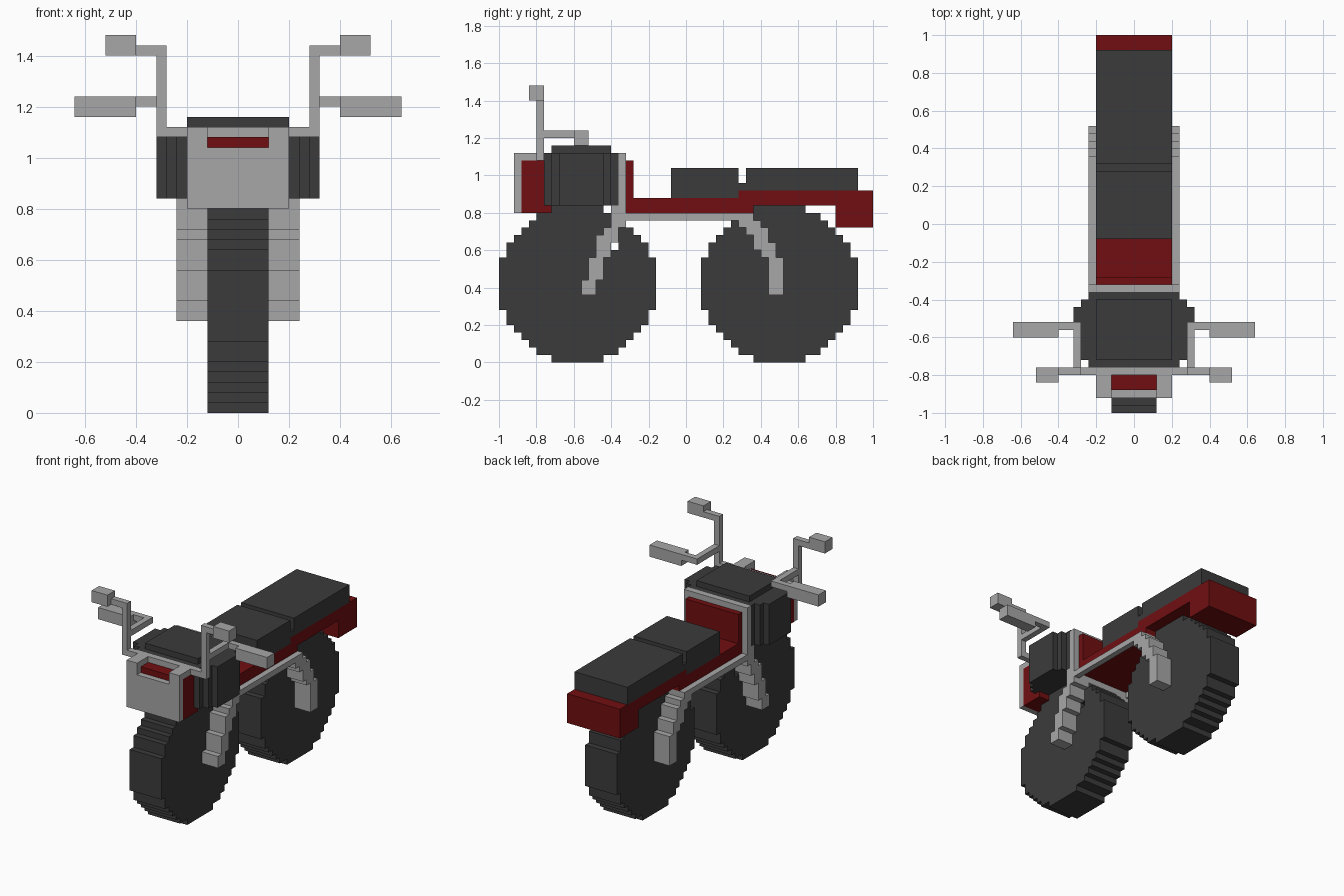
import bpy
import bmesh

if "Cube" in bpy.data.objects:
    bpy.data.objects.remove(bpy.data.objects["Cube"], do_unlink=True)


def material(name, rgb):
    m = bpy.data.materials.new(name)
    m.use_nodes = True
    m.diffuse_color = (*rgb, 1)
    bsdf = m.node_tree.nodes["Principled BSDF"]
    bsdf.inputs["Base Color"].default_value = (*rgb, 1)
    bsdf.inputs["Roughness"].default_value = 0.8
    return m


RUBBER = material("dark rubber", (0.044, 0.044, 0.044))
RED = material("deep red paint", (0.165, 0.0045, 0.0055))
METAL = material("grey metal", (0.39, 0.39, 0.39))


def finish(name, bm, mat):
    bmesh.ops.recalc_face_normals(bm, faces=bm.faces)
    me = bpy.data.meshes.new(name)
    bm.to_mesh(me)
    bm.free()
    me.materials.append(mat)
    ob = bpy.data.objects.new(name, me)
    bpy.context.scene.collection.objects.link(ob)
    return ob


def blocks(name, mat, boxes, mirror=False):
    """One object from boxes given as (x0, x1, y0, y1, z0, z1)."""
    bm = bmesh.new()
    for x0, x1, y0, y1, z0, z1 in boxes:
        for s in ((1, -1) if mirror else (1,)):
            cube = bmesh.ops.create_cube(bm, size=1)
            for v in cube["verts"]:
                v.co.x = s * (x0 + (x1 - x0) * (v.co.x + 0.5))
                v.co.y = y0 + (y1 - y0) * (v.co.y + 0.5)
                v.co.z = z0 + (z1 - z0) * (v.co.z + 0.5)
    return finish(name, bm, mat)


def wheel(name, yc):
    """Stepped disc: a quarter staircase mirrored round, then extruded."""
    u = 0.04
    stairs = [(10.5, 3.5), (9.5, 3.5), (9.5, 5.5), (8.5, 5.5), (8.5, 6.5),
              (7.5, 6.5), (7.5, 7.5), (6.5, 7.5), (6.5, 8.5), (5.5, 8.5),
              (5.5, 9.5), (3.5, 9.5), (3.5, 10.5)]
    upper = stairs + [(-a, b) for a, b in reversed(stairs)]
    outline = upper + [(a, -b) for a, b in reversed(upper)]
    bm = bmesh.new()
    face = bm.faces.new([bm.verts.new((-0.12, yc + a * u, 0.42 + b * u))
                         for a, b in outline])
    side = bmesh.ops.extrude_face_region(bm, geom=[face])["geom"]
    bmesh.ops.translate(bm, vec=(0.24, 0, 0),
                        verts=[g for g in side if isinstance(g, bmesh.types.BMVert)])
    return finish(name, bm, RUBBER)


# Wheels, with a small slot through the front one behind its fork
front_wheel = wheel("front_wheel", -0.58)
wheel("rear_wheel", 0.50)
cutter = blocks("slot_cutter", RUBBER, [(-0.3, 0.3, -0.40, -0.36, 0.60, 0.64)])
cutter.hide_render = True
mod = front_wheel.modifiers.new("slot", "BOOLEAN")
mod.operation = "DIFFERENCE"
mod.solver = "EXACT"
mod.object = cutter
bpy.context.view_layer.objects.active = front_wheel
bpy.ops.object.modifier_apply(modifier=mod.name)
bpy.data.objects.remove(cutter, do_unlink=True)

# Stepped forks on both sides of each wheel: (y0, y1, z0, z1)
FRONT_STEPS = [(-0.56, -0.48, 0.36, 0.44), (-0.52, -0.44, 0.44, 0.56),
               (-0.48, -0.40, 0.56, 0.68), (-0.44, -0.36, 0.64, 0.72),
               (-0.40, -0.32, 0.72, 0.84)]
REAR_STEPS = [(0.44, 0.52, 0.36, 0.56), (0.40, 0.48, 0.56, 0.64),
              (0.36, 0.44, 0.60, 0.72), (0.32, 0.40, 0.68, 0.76),
              (0.28, 0.36, 0.72, 0.80)]
for name, steps in (("front_fork", FRONT_STEPS), ("rear_fork", REAR_STEPS)):
    blocks(name, METAL, [(0.12, 0.24, *s) for s in steps], mirror=True)

# Frame: upright plate and side rails
blocks("frame_plate", METAL, [(-0.24, 0.24, -0.36, -0.32, 0.76, 1.12)])
blocks("side_rails", METAL, [(0.20, 0.24, -0.32, 0.36, 0.76, 0.80)], mirror=True)

# Painted body: upright panel, floor, rear deck and tail
blocks("body", RED, [
    (-0.20, 0.20, -0.32, -0.28, 0.80, 1.08),
    (-0.20, 0.20, -0.28, 0.36, 0.80, 0.88),
    (-0.20, 0.20, 0.28, 1.00, 0.84, 0.92),
    (-0.20, 0.20, 0.80, 1.00, 0.72, 0.84)])

# Two-part seat with a joining strip
blocks("seat", RUBBER, [
    (-0.20, 0.20, -0.08, 0.28, 0.88, 1.04),
    (-0.20, 0.20, 0.28, 0.32, 0.92, 0.96),
    (-0.20, 0.20, 0.32, 0.92, 0.92, 1.04)])

# Tank with stepped sides and a raised top
blocks("tank", RUBBER, [
    (-0.24, 0.24, -0.76, -0.36, 0.84, 1.12),
    (-0.28, 0.28, -0.72, -0.40, 0.84, 1.12),
    (-0.32, 0.32, -0.68, -0.44, 0.84, 1.12),
    (-0.20, 0.20, -0.72, -0.40, 1.12, 1.16)])

# Nose: painted core behind a notched metal shield
blocks("nose_core", RED, [(-0.20, 0.20, -0.88, -0.72, 0.80, 1.08)])
blocks("nose_shield", METAL, [(-0.20, 0.20, -0.92, -0.88, 0.80, 1.04)])
blocks("nose_shield_corners", METAL, [
    (0.12, 0.20, -0.92, -0.88, 1.04, 1.12),
    (0.12, 0.20, -0.88, -0.80, 1.08, 1.12)], mirror=True)

# Handlebar crossbar, uprights, mirrors and grips
blocks("handlebar_crossbar", METAL, [(-0.32, 0.32, -0.80, -0.76, 1.08, 1.12)])
blocks("mirror_stalks", METAL, [
    (0.28, 0.32, -0.80, -0.76, 1.12, 1.44),
    (0.32, 0.40, -0.80, -0.76, 1.40, 1.44)], mirror=True)
blocks("mirrors", METAL, [(0.40, 0.52, -0.84, -0.76, 1.40, 1.48)], mirror=True)
blocks("handlebar_arms", METAL, [
    (0.28, 0.32, -0.76, -0.52, 1.20, 1.24),
    (0.32, 0.40, -0.56, -0.52, 1.20, 1.24)], mirror=True)
blocks("grips", METAL, [(0.40, 0.64, -0.60, -0.52, 1.16, 1.24)], mirror=True)
